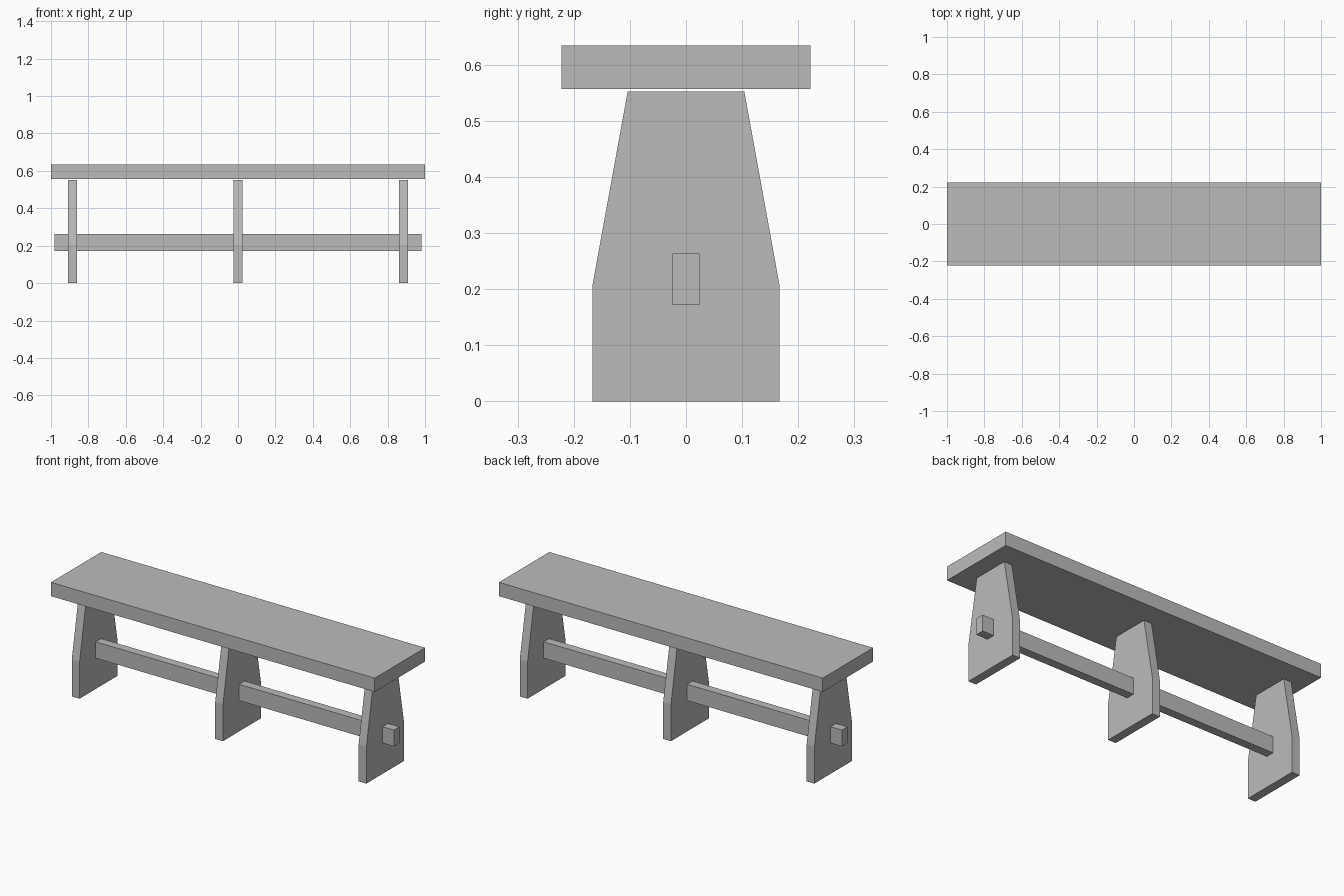
import bpy
import bmesh

cube = bpy.data.objects.get("Cube")
if cube:
    bpy.data.objects.remove(cube, do_unlink=True)

# Single plain grey finish
grey = bpy.data.materials.new("plain_grey")
grey.use_nodes = True
colour = (0.5, 0.5, 0.5, 1)
grey.diffuse_color = colour
grey.node_tree.nodes["Principled BSDF"].inputs["Base Color"].default_value = colour


def board(name, profile, x_min, x_max):
    """Extrude a (y, z) profile along x into a flat-sided board."""
    bm = bmesh.new()
    face = bm.faces.new([bm.verts.new((x_min, y, z)) for y, z in profile])
    extruded = bmesh.ops.extrude_face_region(bm, geom=[face])["geom"]
    verts = [v for v in extruded if isinstance(v, bmesh.types.BMVert)]
    bmesh.ops.translate(bm, verts=verts, vec=(x_max - x_min, 0, 0))
    bmesh.ops.recalc_face_normals(bm, faces=bm.faces)
    mesh = bpy.data.meshes.new(name)
    bm.to_mesh(mesh)
    bm.free()
    mesh.materials.append(grey)
    obj = bpy.data.objects.new(name, mesh)
    bpy.context.collection.objects.link(obj)
    return obj


def mirrored(half):
    """Complete a right-hand half profile across the centre line."""
    return half + [(-y, z) for y, z in reversed(half)]


# Seat plank
board("seat", mirrored([(0.222, 0.557), (0.222, 0.634)]), -1, 1)

# Three tapered plank legs
leg_profile = mirrored([(0.167, 0), (0.167, 0.205), (0.104, 0.552)])
for name, x in (("right_leg", -0.886), ("middle_leg", 0), ("left_leg", 0.886)):
    board(name, leg_profile, x - 0.024, x + 0.024)

# Stretcher rail passing through all the legs
board("stretcher", mirrored([(0.024, 0.172), (0.024, 0.263)]), -0.98, 0.98)
